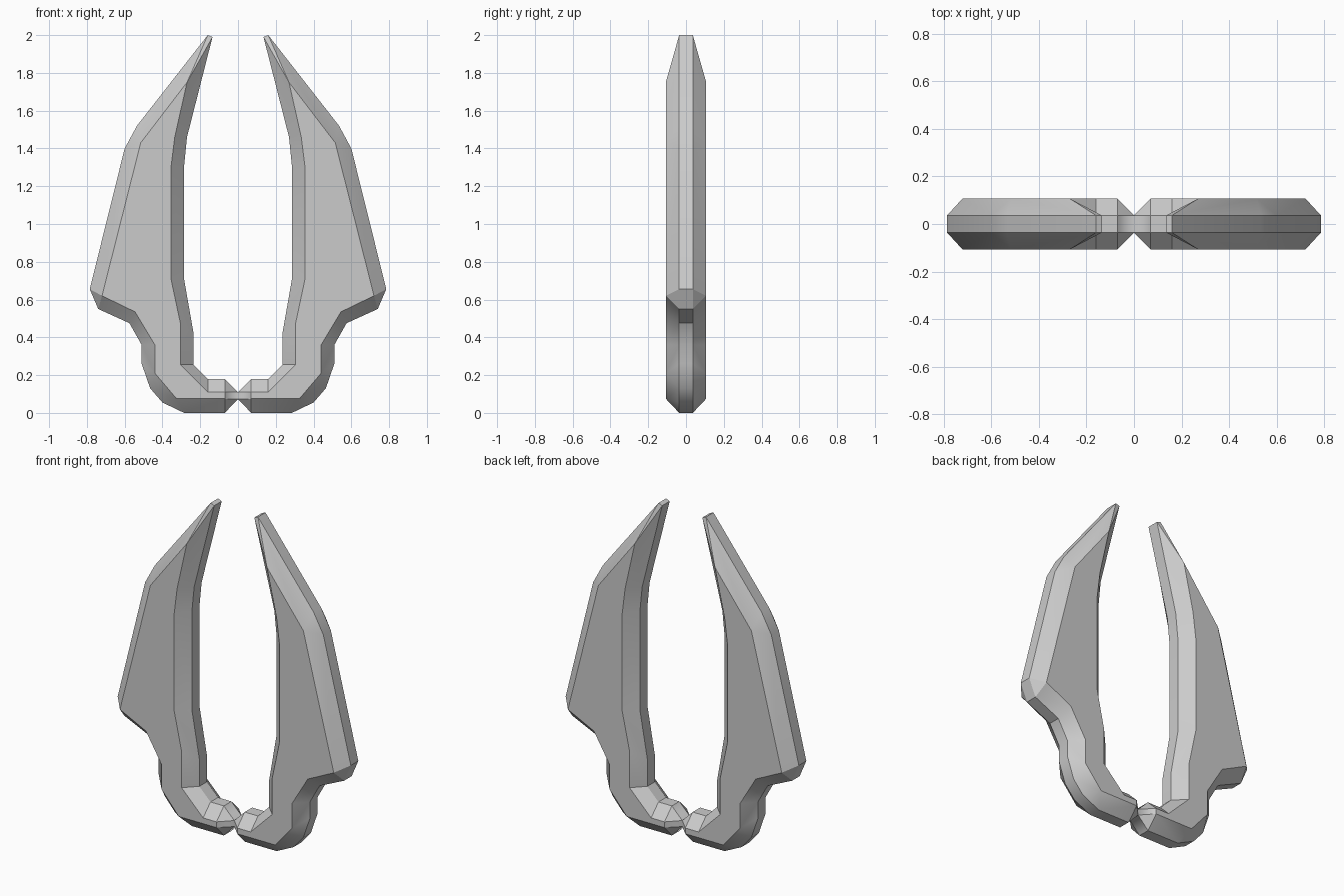
import bpy, bmesh, math

if "Cube" in bpy.data.objects:
    bpy.data.objects.remove(bpy.data.objects["Cube"])

# Paired outline points: thin rim (x, z) and the matching flat-face corner (x, z)
PAIRS = [
    # outer edge, tip to base
    ((.16, 2.0), (.27, 1.75)), ((.535, 1.52), (.515, 1.43)),
    ((.60, 1.40), (.515, 1.43)), ((.785, .655), (.72, .62)),
    ((.74, .55), (.72, .62)), ((.575, .475), (.545, .535)),
    ((.51, .36), (.44, .36)), ((.51, .26), (.44, .21)),
    ((.465, .13), (.44, .21)), ((.40, .055), (.325, .075)),
    ((.285, 0), (.325, .075)), ((.07, 0), (.07, .075)),
    # narrow centre joint
    ((0, .073), (.07, .075)), ((0, .11), (.07, .11)),
    # inner edge, base to tip
    ((.07, .18), (.07, .11)), ((.16, .18), (.16, .11)),
    ((.235, .255), (.305, .255)), ((.235, .42), (.305, .475)),
    ((.285, .705), (.355, .71)), ((.285, 1.31), (.355, 1.30)),
    ((.27, 1.46), (.335, 1.46)), ((.135, 1.99), (.27, 1.75)),
]
RIM_Y, FACE_Y = .036, .107

bm = bmesh.new()
cache = {}


def vert(p, y):
    key = (p, y)
    if key not in cache:
        cache[key] = bm.verts.new((p[0], y, p[1]))
    return cache[key]


def face(verts):
    unique = list(dict.fromkeys(verts))
    if len(unique) > 2:
        bm.faces.new(unique)


# Rim, chamfers and flat faces of one blade
for i, (a, fa) in enumerate(PAIRS):
    b, fb = PAIRS[(i + 1) % len(PAIRS)]
    if a[0] or b[0]:
        face([vert(a, -RIM_Y), vert(b, -RIM_Y), vert(b, RIM_Y), vert(a, RIM_Y)])
    for s in (-1, 1):
        face([vert(a, s * RIM_Y), vert(b, s * RIM_Y),
              vert(fb, s * FACE_Y), vert(fa, s * FACE_Y)])
for s in (-1, 1):
    face([vert(f, s * FACE_Y) for _, f in PAIRS])
bmesh.ops.recalc_face_normals(bm, faces=bm.faces)
# With the joint end left open, make sure the normals face outward
bm.faces.ensure_lookup_table()
if bm.faces[-1].normal.y < 0:
    bmesh.ops.reverse_faces(bm, faces=bm.faces)

mesh = bpy.data.meshes.new("twin_blades")
bm.to_mesh(mesh)
bm.free()
blades = bpy.data.objects.new("twin_blades", mesh)
bpy.context.collection.objects.link(blades)
bpy.context.view_layer.objects.active = blades
blades.select_set(True)
bpy.ops.object.shade_smooth_by_angle(angle=math.radians(30))

# Opposite blade
mirror = blades.modifiers.new("opposite_blade", 'MIRROR')
mirror.use_axis[0] = True
mirror.use_clip = True
